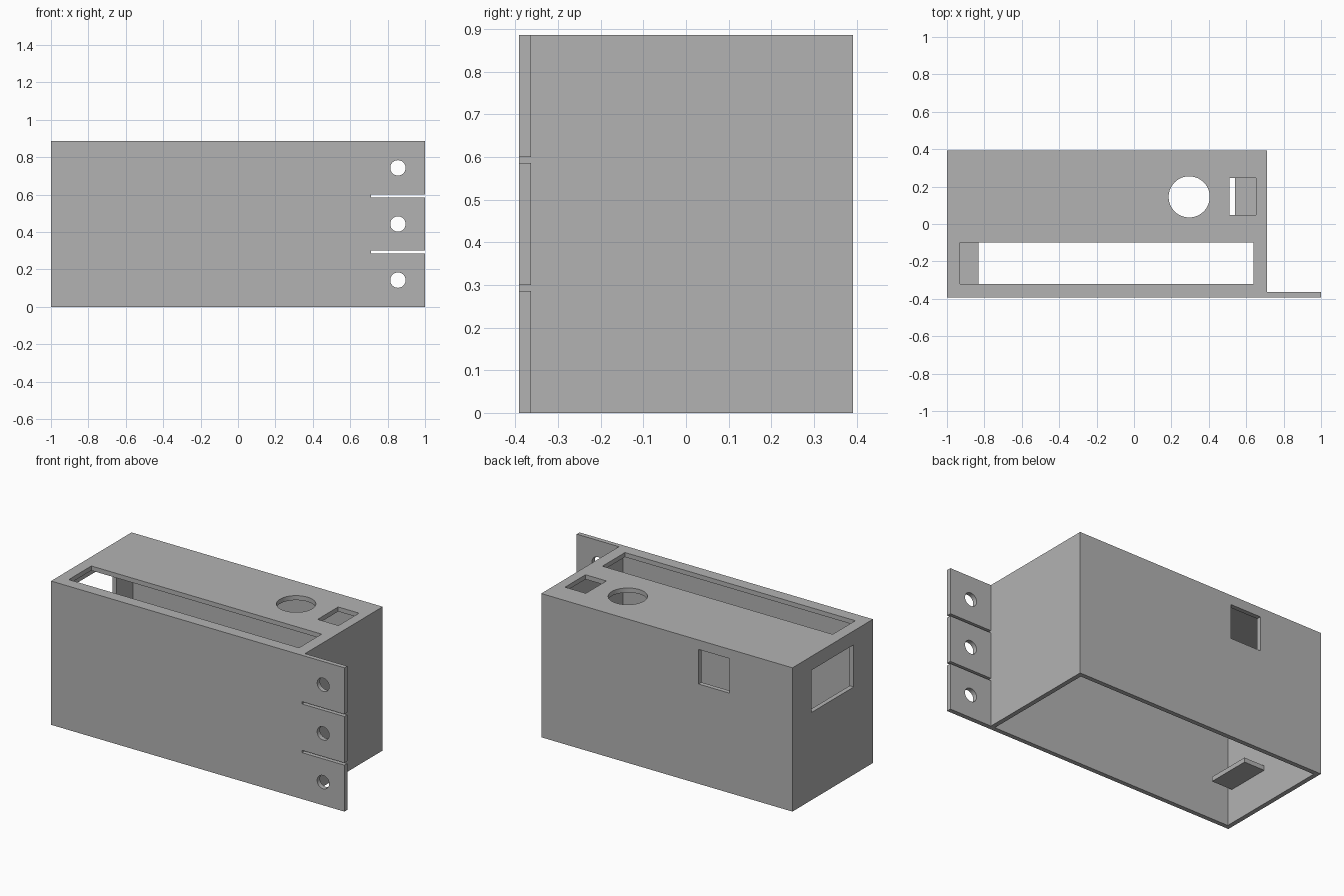
import bpy
import math

old = bpy.data.objects.get("Cube")
if old:
    bpy.data.objects.remove(old, do_unlink=True)

grey = bpy.data.materials.new("plain_grey")
grey.use_nodes = True
colour = (0.45, 0.45, 0.45, 1)
grey.diffuse_color = colour
grey.node_tree.nodes["Principled BSDF"].inputs["Base Color"].default_value = colour

# Overall dimensions
LEFT, RIGHT, TIP = -1.0, 0.712, 1.0
FRONT, BACK = -0.392, 0.392
TOP, WALL = 0.886, 0.028


def box(name, x, y, z):
    """Box spanning the given (low, high) ranges."""
    spans = (x, y, z)
    bpy.ops.mesh.primitive_cube_add(size=1, location=[(a + b) / 2 for a, b in spans])
    ob = bpy.context.object
    ob.name = name
    ob.scale = [b - a for a, b in spans]
    bpy.ops.object.transform_apply(location=True, rotation=True, scale=True)
    ob.data.materials.append(grey)
    return ob


def rod(name, radius, centre, turn=0.0):
    """Round cutter, upright unless turned about x."""
    bpy.ops.mesh.primitive_cylinder_add(vertices=48, radius=radius, depth=0.2,
                                        location=centre, rotation=(turn, 0, 0))
    ob = bpy.context.object
    ob.name = name
    ob.data.materials.append(grey)
    return ob


def cut(target, cutter):
    """Subtract the cutter from the target and remove it."""
    cutter.hide_render = True
    bpy.context.view_layer.objects.active = target
    mod = target.modifiers.new("cut", 'BOOLEAN')
    mod.operation = 'DIFFERENCE'
    mod.solver = 'EXACT'
    mod.object = cutter
    bpy.ops.object.modifier_apply(modifier=mod.name)
    bpy.data.objects.remove(cutter, do_unlink=True)


def smooth(ob):
    bpy.ops.object.select_all(action='DESELECT')
    ob.select_set(True)
    bpy.context.view_layer.objects.active = ob
    bpy.ops.object.shade_smooth_by_angle(angle=math.radians(30))


# Housing: thin-walled box, open underneath
housing = box("housing", (LEFT, RIGHT), (FRONT, BACK), (0, TOP))
inner_x = (LEFT + WALL, RIGHT - WALL)
cut(housing, box("cavity", inner_x, (FRONT + WALL, BACK - WALL), (-0.1, TOP - WALL)))

# Openings in the lid, the left end and the back
lid = (TOP - 0.1, TOP + 0.1)
cut(housing, box("long_slot", (-0.93, 0.64), (-0.32, -0.1), lid))
cut(housing, box("small_slot", (0.51, 0.652), (0.047, 0.247), lid))
cut(housing, rod("round_hole", 0.11, (0.295, 0.145, TOP)))
cut(housing, box("end_window", (LEFT - 0.1, LEFT + 0.1), (-0.205, 0.205), (0.54, 0.8)))
cut(housing, box("back_window", (-0.57, -0.36), (BACK - 0.1, BACK + 0.1), (0.615, 0.828)))
smooth(housing)

# Small shelves inside each end
shelf_z = (0.21, 0.238)
box("slot_shelf", (inner_x[0], -0.832), (-0.33, -0.055), shelf_z)
box("small_shelf", (0.54, inner_x[1]), (0.01, 0.28), shelf_z)

# Three mounting tabs continuing the front wall, each with a screw hole
GAP = 0.014
step = (TOP + GAP) / 3
for i in range(3):
    low = i * step
    high = low + step - GAP
    tab = box("mounting_tab_%d" % (i + 1), (RIGHT, TIP), (FRONT, FRONT + WALL), (low, high))
    cut(tab, rod("screw_hole", 0.041, (0.855, FRONT, (low + high) / 2), math.pi / 2))
    smooth(tab)
